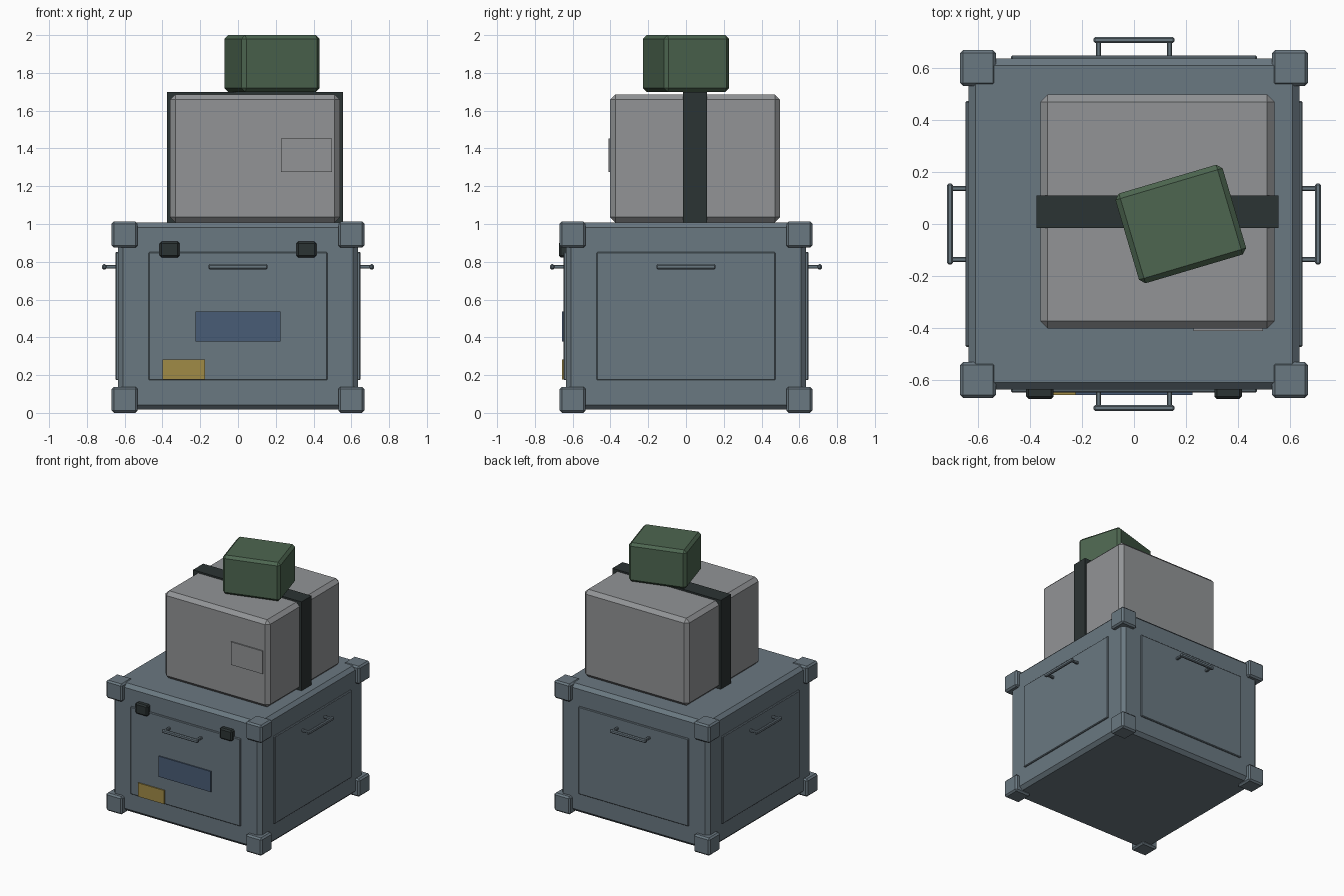
import bpy
from math import radians, pi
from mathutils import Matrix, Vector

if "Cube" in bpy.data.objects:
    bpy.data.objects.remove(bpy.data.objects["Cube"])


def material(name, r, g, b):
    """Flat material from display (sRGB, 0-255) values."""
    rgb = [((c / 255 + 0.055) / 1.055) ** 2.4 for c in (r, g, b)]
    m = bpy.data.materials.new(name)
    m.use_nodes = True
    m.diffuse_color = (*rgb, 1)
    m.node_tree.nodes["Principled BSDF"].inputs["Base Color"].default_value = (*rgb, 1)
    return m


STEEL = material("steel blue grey", 106, 120, 129)
GREY = material("light grey", 146, 148, 150)
GREEN = material("dark green", 77, 102, 80)
BLACK = material("strap black", 43, 51, 51)
BLUE = material("label blue", 73, 92, 118)
YELLOW = material("label yellow", 160, 139, 70)


def box(name, lo, hi, mat, bevel=0.0, turn=0, spin=0):
    """Chamfered box between two corners; turn is about the world z axis, spin about its own."""
    lo, hi = Vector(lo), Vector(hi)
    bpy.ops.mesh.primitive_cube_add(size=1)
    o = bpy.context.object
    o.name = name
    o.data.transform(Matrix.Diagonal((*(hi - lo), 1)))
    if bevel:
        mod = o.modifiers.new("chamfer", "BEVEL")
        mod.width = bevel
        mod.segments = 1
    o.matrix_world = (Matrix.Rotation(turn, 4, "Z") @ Matrix.Translation((lo + hi) / 2)
                      @ Matrix.Rotation(spin, 4, "Z"))
    o.data.materials.append(mat)
    return o


# Large case
box("case_body", (-0.636, -0.636, 0.017), (0.636, 0.636, 1.008), STEEL, 0.026)

# Corner guards
for x in (-0.6, 0.6):
    for y in (-0.6, 0.6):
        for z, level in ((0, "lower"), (0.875, "upper")):
            name = f"{level}_{'front' if y < 0 else 'back'}_{'left' if x > 0 else 'right'}_corner"
            box(name, (x - 0.069, y - 0.069, z), (x + 0.069, y + 0.069, z + 0.138), STEEL, 0.012)

# Raised panel and handle on each side
for i, side in enumerate(("front", "left", "back", "right")):
    a = i * pi / 2
    box(side + "_panel", (-0.473, -0.648, 0.173), (0.473, -0.62, 0.852), STEEL, 0.005, a)
    box(side + "_handle_bar", (-0.156, -0.719, 0.76), (0.156, -0.697, 0.787), STEEL, 0.006, a)
    for x in (-0.137, 0.137):
        box(side + "_handle_post", (x - 0.01, -0.705, 0.764), (x + 0.01, -0.64, 0.783),
            STEEL, 0.004, a)

# Latches and painted labels on the front
for x, side in ((-0.362, "right"), (0.362, "left")):
    box(side + "_latch", (x - 0.053, -0.673, 0.823), (x + 0.053, -0.62, 0.907), BLACK, 0.01)
box("blue_label", (-0.225, -0.657, 0.378), (0.225, -0.648, 0.538), BLUE)
box("yellow_label", (-0.4, -0.657, 0.177), (-0.175, -0.648, 0.283), YELLOW)

# Middle carton with its strap and address label
box("carton", (-0.36, -0.402, 1.008), (0.54, 0.498, 1.686), GREY, 0.028)
box("carton_strap", (-0.376, -0.015, 1.008), (0.556, 0.11, 1.699), BLACK)
box("carton_label", (0.228, -0.411, 1.274), (0.497, -0.402, 1.452), GREY)

# Small turned box on top
box("small_box", (-0.035, -0.18, 1.699), (0.395, 0.18, 2.0), GREEN, 0.02, spin=radians(16.5))
